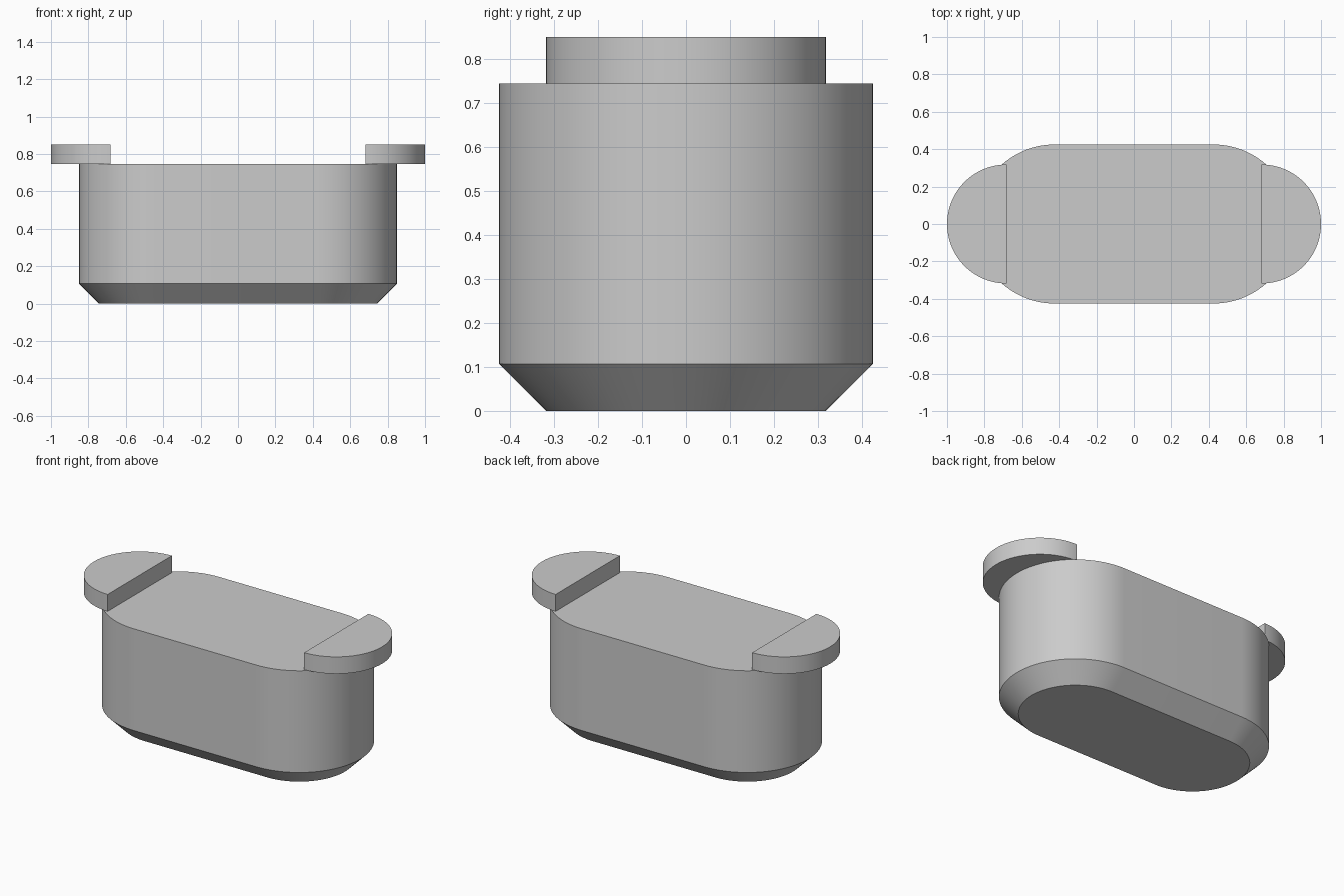
import bpy, bmesh, math

if "Cube" in bpy.data.objects:
    bpy.data.objects.remove(bpy.data.objects["Cube"])

grey = bpy.data.materials.new("plain grey")
grey.diffuse_color = (0.6, 0.6, 0.6, 1)
grey.use_nodes = True
grey.node_tree.nodes["Principled BSDF"].inputs["Base Color"].default_value = grey.diffuse_color

R = 0.425        # body end radius, also the end centre offset
BEVEL = 0.107    # sloped base height and inset
TOP = 0.745      # top of the body
R_LUG = 0.318    # end lug radius
HEIGHT = 0.851   # top of the lugs


def arc(cx, r, start, steps=48):
    """Half circle of points around (cx, 0), counter-clockwise."""
    return [(cx + r * math.cos(start + math.pi * i / steps),
             r * math.sin(start + math.pi * i / steps)) for i in range(steps + 1)]


def stadium(r):
    return arc(R, r, -math.pi / 2) + arc(-R, r, math.pi / 2)


def loft(name, levels):
    """Join stacked outlines [(z, points), ...] and cap both ends."""
    bm = bmesh.new()
    rings = [[bm.verts.new((x, y, z)) for x, y in pts] for z, pts in levels]
    n = len(rings[0])
    for low, high in zip(rings, rings[1:]):
        for i in range(n):
            j = (i + 1) % n
            bm.faces.new((low[i], low[j], high[j], high[i]))
    bm.faces.new(rings[0][::-1])
    bm.faces.new(rings[-1])
    mesh = bpy.data.meshes.new(name)
    bm.to_mesh(mesh)
    bm.free()
    mesh.materials.append(grey)
    obj = bpy.data.objects.new(name, mesh)
    bpy.context.collection.objects.link(obj)
    bpy.ops.object.select_all(action='DESELECT')
    obj.select_set(True)
    bpy.context.view_layer.objects.active = obj
    bpy.ops.object.shade_smooth_by_angle(angle=math.radians(30))
    return obj


# Rounded tub body with a sloped base
loft("body", [(0, stadium(R - BEVEL)), (BEVEL, stadium(R)), (TOP, stadium(R))])

# Half-round lugs overhanging each end
for name, side, start in (("right_lug", 1, -math.pi / 2), ("left_lug", -1, math.pi / 2)):
    outline = arc(side * (1 - R_LUG), R_LUG, start)
    loft(name, [(TOP, outline), (HEIGHT, outline)])
